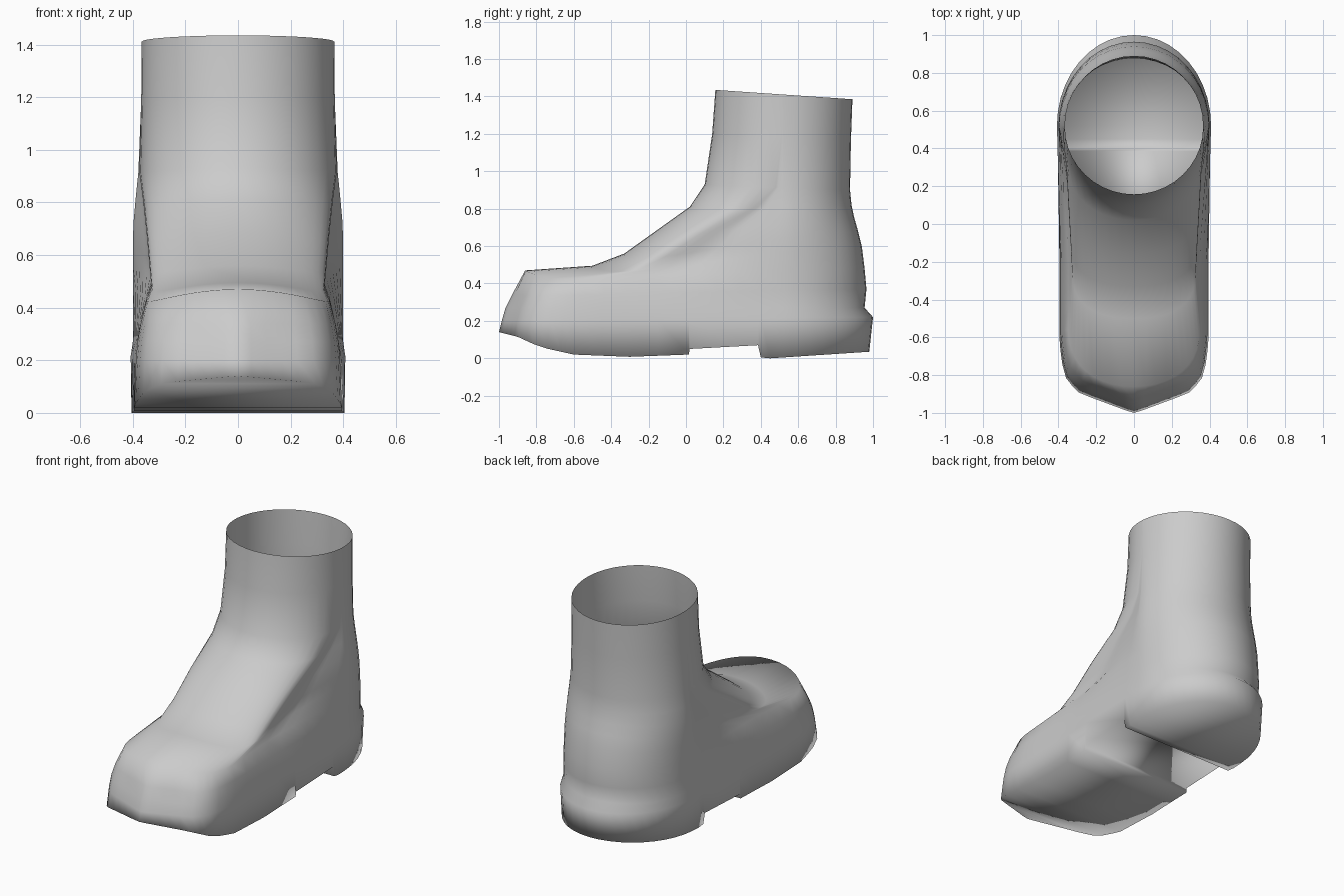
import bpy, bmesh, math

if "Cube" in bpy.data.objects:
    bpy.data.objects.remove(bpy.data.objects["Cube"])

YC = 0.52      # centre of the heel and leg curve
N = 10         # steps per quarter curve
SIDES = 8      # points on each straight side

# underside profile (y, z): heel, arch notch, ball, toe spring
SOLE = [(1.0, .035), (.98, .035), (.45, 0), (.40, .005), (.385, .07), (.02, .05),
        (.015, .02), (-.3, .008), (-.6, .02), (-.78, .06), (-.9, .115), (-1.0, .14)]
SOLE_Y = [.45, .40, .385, .02, .015, -.15, -.3, -.45]

# faceted toe outline: fraction of width, fraction of cap depth
TOE = [(1, 1), (.985, .82), (.96, .64), (.91, .46), (.83, .36), (.74, .27), (.58, .205),
       (.43, .15), (.28, .095), (.13, .04), (0, 0)]

# rings: front y, front z, back y, back z, half width, front half width,
#        cap depth, cap squareness (0 = faceted toe), crown drop
RINGS = [
    (-1.0, None, .98, None, .405, .395, .40, 0, 0),
    (-.985, .20, 1.0, .22, .408, .388, .40, 0, 0),
    (-.965, .27, .955, .27, .400, .382, .39, 0, 0),
    (-.93, .34, .965, .37, .399, .37, .37, 0, .01),
    (-.86, .47, .955, .48, .399, .348, .30, 2.2, .06),
    (-.50, .495, .94, .60, .400, .328, .24, 2.4, .055),
    (-.33, .56, .92, .68, .400, .335, .22, 2.4, .05),
    (-.155, .685, .90, .75, .397, .346, .24, 2.3, .045),
    (.02, .81, .885, .82, .389, .36, .32, 2.1, .03),
    (.10, .93, .877, .90, .379, .375, .37, 2.0, .01),
    (.14, 1.20, .882, 1.17, .368, .368, .37, 2.0, 0),
    (.157, 1.435, .890, 1.385, .366, .366, .355, 2.0, 0),
]


def sole_z(y):
    for (y0, z0), (y1, z1) in zip(SOLE, SOLE[1:]):
        if y1 <= y <= y0:
            return z0 + (z1 - z0) * (y0 - y) / (y0 - y1)
    return SOLE[-1][1]


def half_ring(index):
    """Points of one side, from back centre to front centre."""
    yf, zf, yb, zb, w, wf, d, m, drop = RINGS[index]
    quarter = [math.pi / 2 * i / N for i in range(N + 1)]
    pts = [(w * math.sin(a), YC + (yb - YC) * math.cos(a)) for a in quarter]
    start = yf + d
    if index < 2:
        ys = SOLE_Y
    else:
        ys = [YC + (start - YC) * (i + 1) / (SIDES + 1) for i in range(SIDES)]
    run = max(YC - start, .005)
    pts += [(w + (wf - w) * min(1, 1.6 * (YC - y) / run), y) for y in ys]
    if m:
        pts += [(wf * abs(math.cos(a)) ** (2 / m), start - d * math.sin(a) ** (2 / m))
                for a in quarter]
    else:
        pts += [(wf * u, yf + d * v) for u, v in TOE]
    pts[0], pts[-1] = (0, yb), (0, yf)
    out = []
    for x, y in pts:
        if zf is None:
            z = sole_z(y)
        else:
            z = zf + (zb - zf) * (y - yf) / (yb - yf)
            z -= drop * (x / wf) ** 2 * max(0, (YC - y) / (YC - yf))
        out.append((x, y, z))
    return out


bm = bmesh.new()
loops = []
for k in range(len(RINGS)):
    half = half_ring(k)
    right = [bm.verts.new(p) for p in half]
    left = [bm.verts.new((-x, y, z)) for x, y, z in half[1:-1]]
    loops.append(right + left[::-1])

# upper, walls of the foot and leg tube
count = len(loops[0])
for a, b in zip(loops, loops[1:]):
    for i in range(count):
        j = (i + 1) % count
        bm.faces.new((a[i], a[j], b[j], b[i]))

# underside, bridged from side to side
base = loops[0]
last = count // 2
for i in range(last):
    quad = [base[i], base[i + 1], base[-(i + 1)], base[-i]]
    bm.faces.new(list(dict.fromkeys(quad)))
bmesh.ops.recalc_face_normals(bm, faces=bm.faces)

mesh = bpy.data.meshes.new("boot_shell")
bm.to_mesh(mesh)
bm.free()
boot = bpy.data.objects.new("boot_shell", mesh)
bpy.context.collection.objects.link(boot)
bpy.context.view_layer.objects.active = boot
boot.select_set(True)
bpy.ops.object.shade_smooth()
